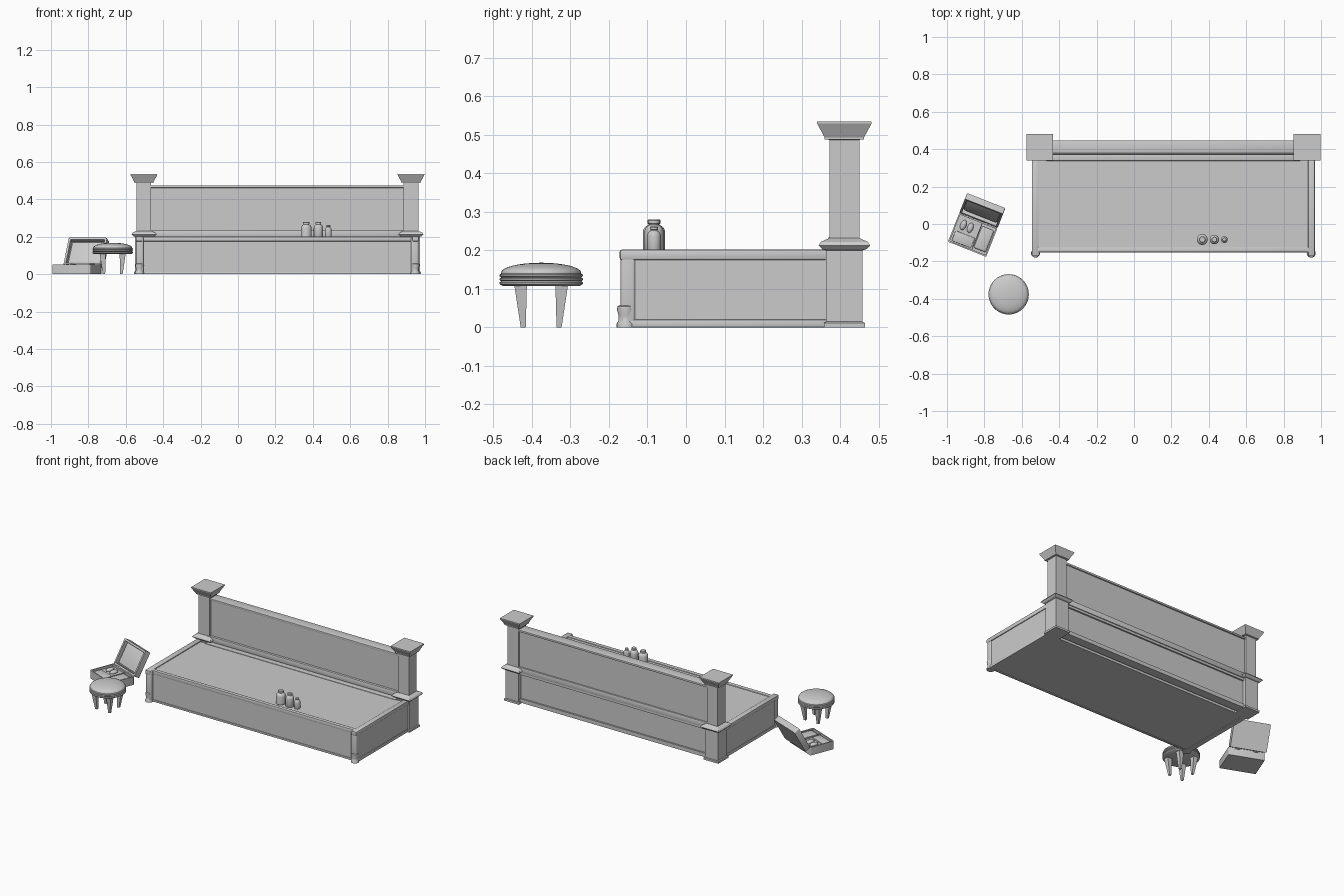
import bpy, bmesh, math
from mathutils import Matrix, Vector

if "Cube" in bpy.data.objects:
    bpy.data.objects.remove(bpy.data.objects["Cube"])


def finish(name, bm, matrix=None, smooth=False):
    bmesh.ops.recalc_face_normals(bm, faces=bm.faces)
    if matrix is not None:
        bm.transform(matrix)
    me = bpy.data.meshes.new(name)
    bm.to_mesh(me)
    bm.free()
    ob = bpy.data.objects.new(name, me)
    bpy.context.collection.objects.link(ob)
    if smooth:
        me.polygons.foreach_set("use_smooth", [True] * len(me.polygons))
        me.set_sharp_from_angle(angle=math.radians(35))
    return ob


def box_bm(x0, x1, y0, y1, z0, z1):
    bm = bmesh.new()
    bmesh.ops.create_cube(bm, size=1)
    for v in bm.verts:
        v.co = Vector((x1 if v.co.x > 0 else x0, y1 if v.co.y > 0 else y0,
                       z1 if v.co.z > 0 else z0))
    return bm


def box(name, *dims, bevel=0, segments=2, matrix=None):
    bm = box_bm(*dims)
    if bevel:
        bmesh.ops.bevel(bm, geom=bm.edges[:], offset=bevel, segments=segments,
                        profile=0.5, affect='EDGES')
    return finish(name, bm, matrix, smooth=bevel > 0)


def lathe(name, profile, x, y, sides=32, matrix=None):
    """Revolve (radius, z) points; four sides gives a square moulding of that half width."""
    bm = bmesh.new()
    k, turn = (math.sqrt(2), math.pi / 4) if sides == 4 else (1, 0)
    rings = []
    for r, z in profile:
        rings.append([bm.verts.new((x + r * k * math.cos(turn + math.tau * i / sides),
                                    y + r * k * math.sin(turn + math.tau * i / sides), z))
                      for i in range(sides)])
    for a, b in zip(rings, rings[1:]):
        for i in range(sides):
            j = (i + 1) % sides
            bm.faces.new((a[i], a[j], b[j], b[i]))
    bm.faces.new(rings[0])
    bm.faces.new(rings[-1])
    return finish(name, bm, matrix, smooth=sides > 4)


def tray(name, x0, x1, y0, y1, z0, z1, wall, depth, matrix):
    """Box with rounded upright edges and a recess in its top."""
    bm = box_bm(x0, x1, y0, y1, z0, z1)
    upright = [e for e in bm.edges if abs(e.verts[0].co.z - e.verts[1].co.z) > 1e-4]
    bmesh.ops.bevel(bm, geom=upright, offset=0.006, segments=3, profile=0.5, affect='EDGES')
    bm.normal_update()
    top = max(bm.faces, key=lambda f: f.calc_center_median().z)
    bmesh.ops.inset_region(bm, faces=[top], thickness=wall)
    floor = bmesh.ops.extrude_discrete_faces(bm, faces=[top])['faces'][0]
    for v in floor.verts:
        v.co.z -= depth
    return finish(name, bm, matrix, smooth=True)


# square posts with plinth, waist moulding and flared cap
POST = [(.053, 0), (.053, .012), (.047, .015), (.047, .2), (.057, .203), (.067, .213),
        (.061, .222), (.05, .227), (.039, .232), (.039, .487), (.051, .488), (.051, .493),
        (.071, .53), (.071, .535)]
for side, px in (("left", -.503), ("right", .925)):
    lathe(side + "_back_post", POST, px, .411, sides=4)

# backboard between the posts
L, R = -.48, .90
box("backboard_panel", L, R, .384, .438, .225, .465)
box("backboard_top_rail", L, R, .378, .447, .462, .475, bevel=.003)
box("backboard_ledge", L, R, .37, .447, .2, .235, bevel=.003)
box("lower_back_panel", L, R, .39, .432, .02, .205)
box("lower_back_top_rail", L, R, .385, .442, .185, .202)
box("lower_back_bottom_rail", L, R, .385, .442, .005, .03)

# platform core, rim and trims
box("platform_core", -.537, .957, -.147, .366, .004, .19)
box("platform_top", -.51, .932, -.13, .345, .185, .196)
box("front_top_rim", -.53, .952, -.151, -.125, .176, .201, bevel=.004)
box("back_top_rim", -.47, .89, .338, .378, .176, .2, bevel=.003)
box("front_base_trim", -.53, .952, -.152, -.14, 0, .012, bevel=.002)
FOOT = [(.024, 0), (.024, .01), (.019, .018), (.019, .03), (.023, .046), (.022, .055), (.016, .058)]
for side, s in (("left", -1), ("right", 1)):
    def xs(a, b):
        return sorted((.2105 + s * a, .2105 + s * b))
    box(side + "_side_panel", *xs(.72, .752), -.165, .37, 0, .18)
    box(side + "_top_rim", *xs(.72, .757), -.172, .366, .175, .202, bevel=.005)
    box(side + "_base_trim", *xs(.74, .755), -.165, .366, 0, .02, bevel=.003)
    box(side + "_front_corner_post", *xs(.715, .755), -.17, -.13, 0, .2, bevel=.009, segments=3)
    lathe(side + "_corner_foot", FOOT, .2105 + s * .737, -.156, sides=20)

# bottles standing on the platform
for i, (bx, r, h) in enumerate(((.365, .029, .08), (.43, .025, .08), (.483, .018, .062))):
    prof = [(r * .92, 0), (r, .003), (r, h * .62), (r * .93, h * .71), (r * .75, h * .79),
            (r * .5, h * .84), (r * .5, h * .87), (r * .6, h * .88), (r * .6, h * .97), (r * .5, h)]
    lathe(f"bottle_{i + 1}", [(a, .195 + z + .005 * z / h) for a, z in prof], bx, -.083, sides=24)

# round stool: ridged rim, domed cushion, four tapered legs
SX, SY = -.67, -.376
rim = [(.1, .108)]
for i in range(3):
    z = .11 + i * .01
    rim += [(.104, z), (.108, z + .003), (.108, z + .007), (.104, z + .01)]
lathe("stool_rim", rim, SX, SY, sides=40)
dome = [(.104, .138), (.104, .142)]
for i in range(1, 9):
    t = math.radians(90 * i / 8.2)
    dome.append((.104 * math.cos(t), .142 + .026 * math.sin(t)))
lathe("stool_cushion", dome, SX, SY, sides=40)
for i in range(4):
    sx, sy = (1 if i % 2 else -1), (1 if i > 1 else -1)
    bm = box_bm(.037, .07, .037, .07, 0, .112)
    for v in bm.verts:
        if v.co.z < .05:
            v.co.x = min(v.co.x, .053) + (.003 if v.co.x < .05 else 0)
            v.co.y = min(v.co.y, .053) + (.003 if v.co.y < .05 else 0)
    finish(f"stool_leg_{i + 1}", bm, Matrix.Translation((SX, SY, 0)) @ Matrix.Diagonal((sx, sy, 1, 1)))

# open case with hinged lid and padded contents
CASE = Matrix.Translation((-.862, -.058, 0)) @ Matrix.Rotation(math.radians(-21.5), 4, 'Z')
LID = CASE @ Matrix.Translation((0, .083, .05)) @ Matrix.Rotation(math.radians(61), 4, 'X')
tray("case_base", -.11, .11, -.083, .083, 0, .052, .008, .014, CASE)
tray("case_lid", -.11, .11, .001, .166, -.038, 0, .012, .024, LID)
box("lid_padding", -.093, .093, .018, .149, -.03, -.014, bevel=.007, segments=3, matrix=LID)
box("case_divider", .022, .027, -.075, .075, .03, .048, matrix=CASE)
box("case_block", .03, .098, -.062, .062, .03, .051, bevel=.009, segments=3, matrix=CASE)
box("case_compartment", -.094, .018, -.07, -.012, .03, .046, bevel=.004, matrix=CASE)
for i, u in enumerate((-.066, -.026)):
    bm = bmesh.new()
    bmesh.ops.create_uvsphere(bm, u_segments=20, v_segments=10, radius=1)
    finish(f"case_oval_{i + 1}", bm, CASE @ Matrix.Translation((u, .03, .042))
           @ Matrix.Diagonal((.016, .028, .013, 1)), smooth=True)
# hinge knuckles
for i in range(2):
    box(f"case_hinge_{i + 1}", -.07 + i * .11, -.04 + i * .11, .079, .089, .044, .054,
        bevel=.003, matrix=CASE)
